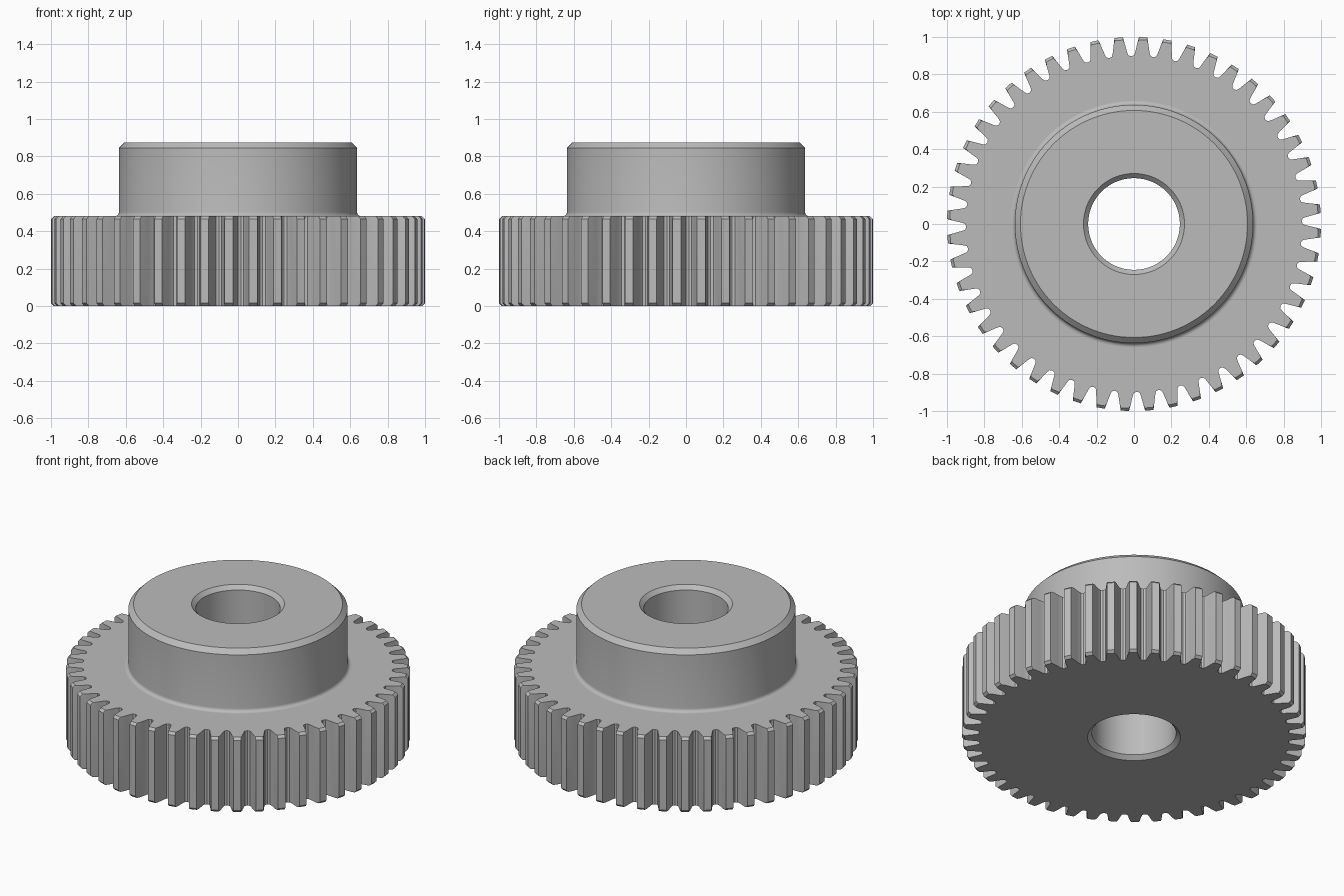
import bpy, bmesh
from math import cos, sin, pi, radians

if "Cube" in bpy.data.objects:
    bpy.data.objects.remove(bpy.data.objects["Cube"], do_unlink=True)

TEETH = 48
PHASE = radians(-2.8)
PITCH = 2 * pi / TEETH

steel = bpy.data.materials.new("grey_steel")
steel.use_nodes = True
steel.diffuse_color = (0.5, 0.5, 0.5, 1)
steel.node_tree.nodes["Principled BSDF"].inputs["Base Color"].default_value = (0.5, 0.5, 0.5, 1)

# Half of one tooth: fraction of the pitch from its centre, radius
HALF = [(0.17, 1.0), (0.225, 0.97), (0.28, 0.94), (0.33, 0.915), (0.38, 0.902)]
TOOTH = [(-f, r) for f, r in reversed(HALF)] + HALF + [(0.5, 0.897)]
COUNT = TEETH * len(TOOTH)


def toothed(z, limit=1.0):
    """Gear outline at one height, cut back to a largest radius."""
    pts = []
    for i in range(TEETH):
        for f, r in TOOTH:
            a, r = PHASE + (i + f) * PITCH, min(r, limit)
            pts.append((r * cos(a), r * sin(a), z))
    return pts


def circle(r, z):
    start = PHASE - 0.38 * PITCH
    return [(r * cos(start + 2 * pi * k / COUNT), r * sin(start + 2 * pi * k / COUNT), z)
            for k in range(COUNT)]


def loft(name, rings, angle):
    """Skin a run of rings that share one point count."""
    bm = bmesh.new()
    loops = [[bm.verts.new(p) for p in ring] for ring in rings]
    for a, b in zip(loops, loops[1:]):
        for k in range(COUNT):
            n = (k + 1) % COUNT
            bm.faces.new((a[k], b[k], b[n], a[n])[::-1])
    mesh = bpy.data.meshes.new(name)
    bm.to_mesh(mesh)
    bm.free()
    mesh.materials.append(steel)
    obj = bpy.data.objects.new(name, mesh)
    bpy.context.collection.objects.link(obj)
    bpy.ops.object.select_all(action="DESELECT")
    bpy.context.view_layer.objects.active = obj
    obj.select_set(True)
    bpy.ops.object.shade_smooth_by_angle(angle=radians(angle))
    return obj


# Toothed wheel with softened tooth ends
HUB, FILLET, FACE, TOP = 0.637, 0.022, 0.48, 0.875
loft("toothed_wheel", [
    circle(0.245, 0.025), circle(0.27, 0), toothed(0, 0.985), toothed(0.015),
    toothed(FACE - 0.015), toothed(FACE, 0.985), circle(HUB + FILLET, FACE)], 20)

# Hub with a fillet at its foot, chamfered rims and the bore
foot = [circle(HUB + FILLET * (1 - sin(t)), FACE + FILLET * (1 - cos(t)))
        for t in (k * pi / 12 for k in range(7))]
loft("hub_and_bore", foot + [
    circle(HUB, TOP - 0.03), circle(HUB - 0.03, TOP), circle(0.27, TOP),
    circle(0.245, TOP - 0.025), circle(0.245, 0.025)], 30)
